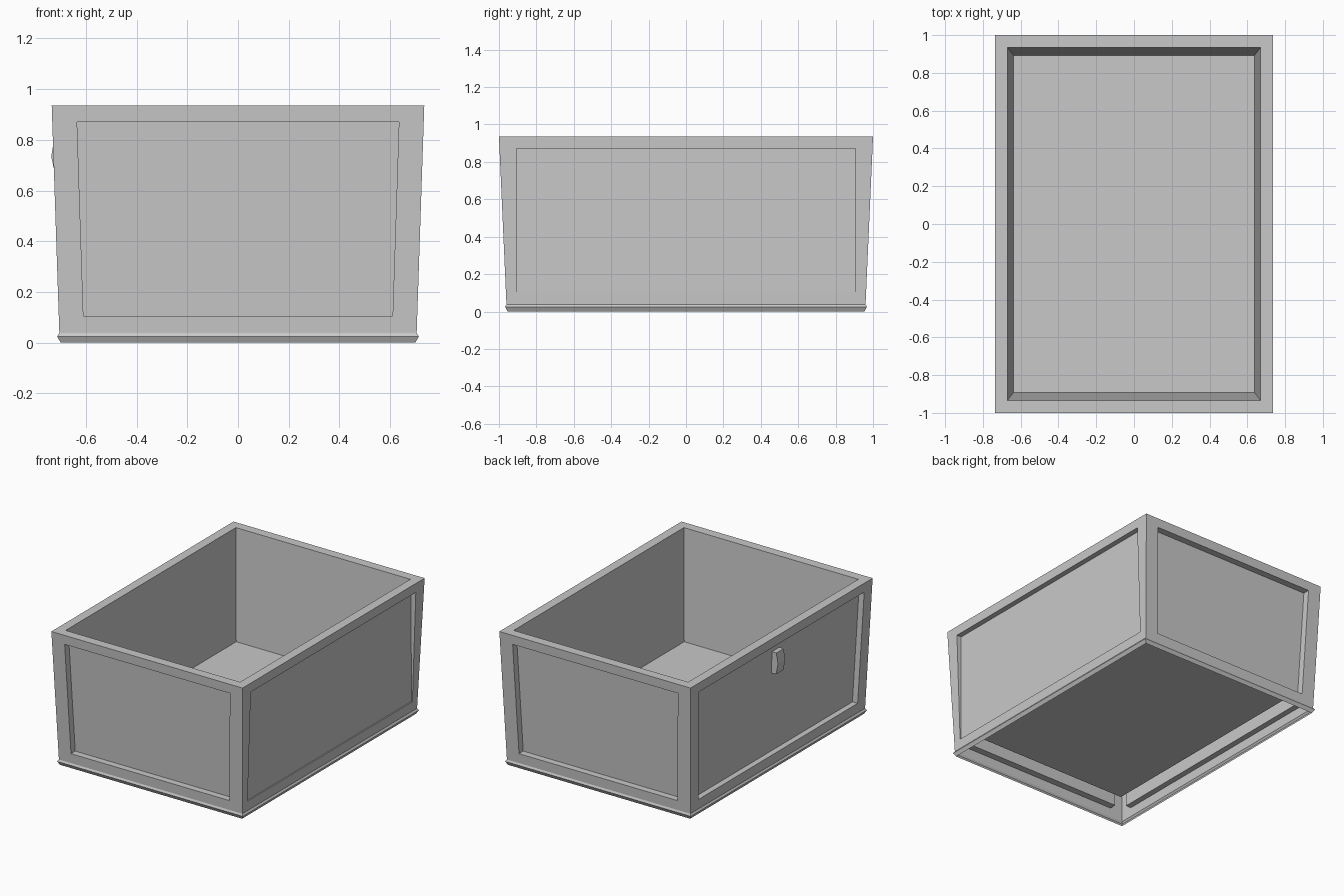
import bpy
import bmesh
from mathutils import Vector

cube = bpy.data.objects.get("Cube")
if cube:
    bpy.data.objects.remove(cube)

grey = bpy.data.materials.new("plain_grey")
grey.use_nodes = True
COLOUR = (0.58, 0.58, 0.58, 1)
grey.diffuse_color = COLOUR
grey.node_tree.nodes["Principled BSDF"].inputs["Base Color"].default_value = COLOUR

# Half width, half depth and height of each level of the crate
FOOT, BEAD, WALL_LOW = (0.70, 0.954, 0), (0.714, 0.967, 0.025), (0.705, 0.96, 0.038)
WALL_TOP, MOUTH, FLOOR = (0.735, 1, 0.935), (0.671, 0.935, 0.935), (0.638, 0.892, 0.167)
PANEL_LOW, PANEL_TOP = 0.105, 0.871


def finish(name, bm, fix_normals=False):
    if fix_normals:
        bmesh.ops.recalc_face_normals(bm, faces=bm.faces)
    mesh = bpy.data.meshes.new(name)
    bm.to_mesh(mesh)
    bm.free()
    mesh.materials.append(grey)
    obj = bpy.data.objects.new(name, mesh)
    bpy.context.collection.objects.link(obj)
    return obj


def ring(bm, level):
    x, y, z = level
    return [bm.verts.new((sx * x, sy * y, z))
            for sx, sy in ((-1, -1), (1, -1), (1, 1), (-1, 1))]


def bridge(bm, a, b):
    n = len(a)
    for i in range(n):
        bm.faces.new((a[i], a[(i + 1) % n], b[(i + 1) % n], b[i]))


def stack(name, levels, cap=False):
    bm = bmesh.new()
    rings = [ring(bm, level) for level in levels]
    for a, b in zip(rings, rings[1:]):
        bridge(bm, a, b)
    if cap:
        bm.faces.new(rings[-1])
    return finish(name, bm)


def framed_wall(name, normal, low_half, top_half, low_depth, top_depth):
    """Sloping wall with a border, a ledge and a recessed panel."""
    n = Vector(normal)
    side = Vector((-n.y, n.x, 0))
    out, across = (0, 1) if n.x else (1, 0)

    def point(half, z, depth=0):
        t = (z - WALL_LOW[2]) / (WALL_TOP[2] - WALL_LOW[2])
        reach = WALL_LOW[out] + t * (WALL_TOP[out] - WALL_LOW[out])
        return n * (reach - depth) + side * half + Vector((0, 0, z))

    bm = bmesh.new()

    def loop(low, top, z_low, z_top, d_low=0, d_top=0):
        pts = (point(-low, z_low, d_low), point(low, z_low, d_low),
               point(top, z_top, d_top), point(-top, z_top, d_top))
        return [bm.verts.new(p) for p in pts]

    border = loop(WALL_LOW[across], WALL_TOP[across], WALL_LOW[2], WALL_TOP[2])
    edge = loop(low_half, top_half, PANEL_LOW, PANEL_TOP)
    panel = loop(low_half, top_half, PANEL_LOW, PANEL_TOP, low_depth, top_depth)
    bridge(bm, border, edge)
    bridge(bm, edge, panel)
    bm.faces.new(panel)
    return finish(name, bm)


# Flared foot bead, open underneath
stack("base_bead", (FOOT, BEAD, WALL_LOW))

# Four outer walls; the left panel is upright and dies out at its foot
framed_wall("front_wall", (0, -1, 0), 0.61, 0.635, 0.047, 0.047)
framed_wall("back_wall", (0, 1, 0), 0.61, 0.635, 0.047, 0.047)
framed_wall("right_wall", (-1, 0, 0), 0.875, 0.91, 0.04, 0.04)
framed_wall("left_wall", (1, 0, 0), 0.905, 0.906, 0.008, 0.036)

# Flat rim, inner walls and floor
stack("rim_and_liner", (WALL_TOP, MOUTH, FLOOR), cap=True)

# Peaked catch on the right panel
profile = ((-0.685, 0.66), (-0.721, 0.66), (-0.737, 0.735), (-0.724, 0.81), (-0.685, 0.81))
bm = bmesh.new()
ends = [[bm.verts.new((x, y, z)) for x, z in profile] for y in (-0.038, 0.042)]
bridge(bm, *ends)
for end in ends:
    bm.faces.new(end)
finish("catch", bm, fix_normals=True)
